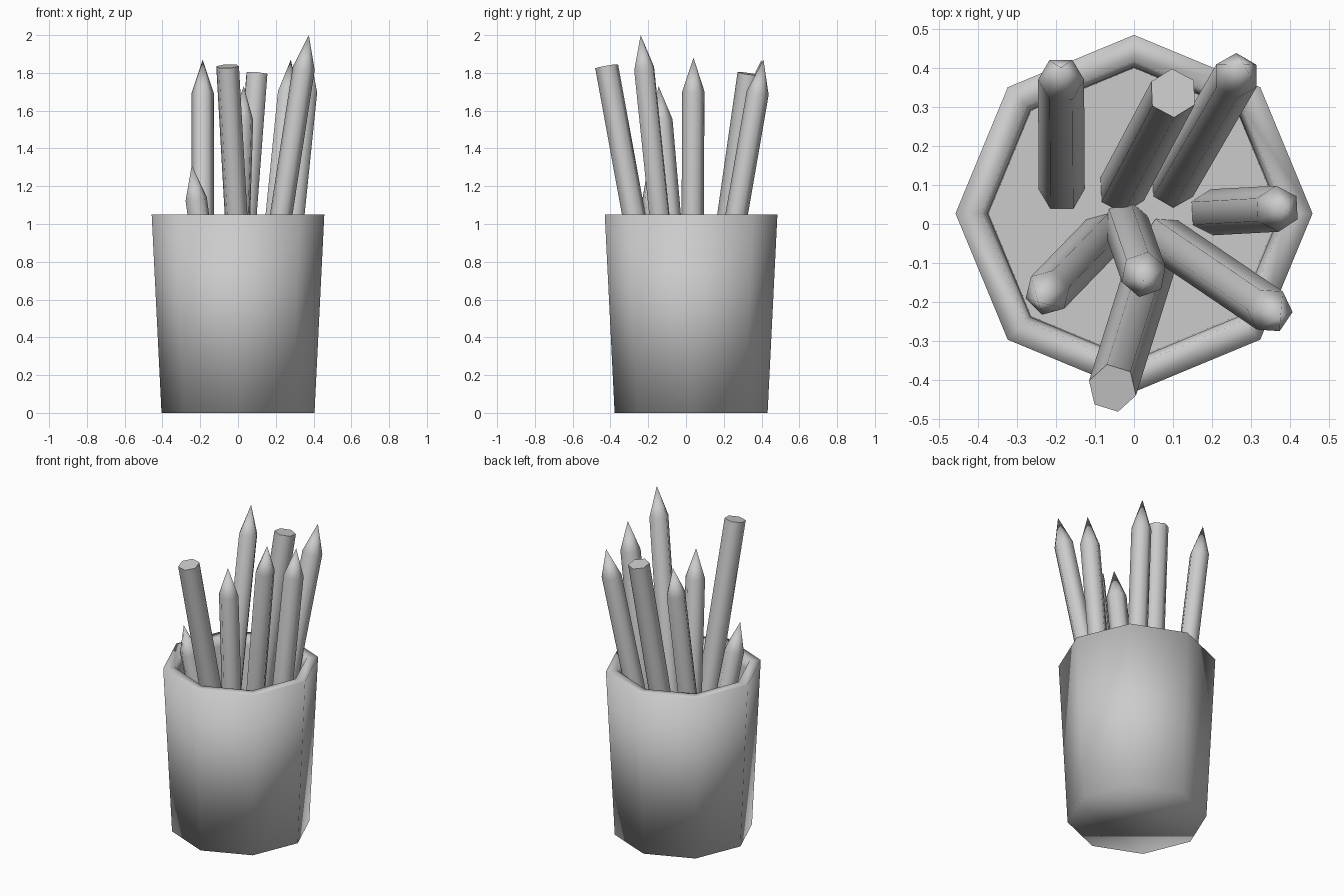
import bpy, bmesh, math
from mathutils import Vector

cube = bpy.data.objects.get("Cube")
if cube:
    bpy.data.objects.remove(cube, do_unlink=True)

grey = bpy.data.materials.new("plain_grey")
grey.use_nodes = True
colour = (0.6, 0.6, 0.6, 1)
grey.diffuse_color = colour
grey.node_tree.nodes["Principled BSDF"].inputs["Base Color"].default_value = colour


def loft(name, sides, profile, smooth_angle):
    """Turn a (radius, height) profile around z; radius 0 closes to a point."""
    bm = bmesh.new()
    rings = []
    for r, z in profile:
        if r == 0:
            rings.append([bm.verts.new((0, 0, z))] * sides)
        else:
            turn = [i * math.tau / sides for i in range(sides)]
            rings.append([bm.verts.new((r * math.cos(a), r * math.sin(a), z)) for a in turn])
    for low, high in zip(rings, rings[1:]):
        for i in range(sides):
            j = (i + 1) % sides
            corners = [low[i], low[j], high[j], high[i]]
            bm.faces.new(list(dict.fromkeys(corners)))
    for ring in (rings[0], rings[-1]):
        if len(set(ring)) > 1:
            bm.faces.new(ring)
    bmesh.ops.recalc_face_normals(bm, faces=bm.faces)
    mesh = bpy.data.meshes.new(name)
    bm.to_mesh(mesh)
    bm.free()
    mesh.materials.append(grey)
    ob = bpy.data.objects.new(name, mesh)
    bpy.context.collection.objects.link(ob)
    bpy.ops.object.select_all(action="DESELECT")
    ob.select_set(True)
    bpy.context.view_layer.objects.active = ob
    if smooth_angle is None:
        bpy.ops.object.shade_smooth()
    else:
        bpy.ops.object.shade_smooth_by_angle(angle=math.radians(smooth_angle))
    return ob


# Eight-sided tapered cup with a thick rim, and its inside floor
FLOOR = 0.08
cup = loft("cup", 8, [(0.405, 0), (0.457, 1.05), (0.39, 1.05), (0.375, 1.0), (0.372, FLOOR)], None)
cup.location.y = 0.027
for face in cup.data.polygons:
    if len(face.vertices) == 8 and face.center.z > 0:
        face.use_smooth = False


def pencil(name, base, tip, sharp=True, radius=0.059):
    """Six-sided pencil from the floor to its tip, pointed or flat ended."""
    start = Vector((*base, FLOOR))
    axis = Vector(tip) - start
    length = axis.length
    shoulder = length - 0.18 if sharp else length
    profile = [(radius, 0), (radius, shoulder)]
    if sharp:
        profile.append((0, length))
    ob = loft(name, 6, profile, 65)
    ob.location = start
    ob.rotation_euler = axis.to_track_quat("Z", "Y").to_euler()


# Sharpened pencils
pencil("back_right_pencil", (-0.185, 0.09), (-0.187, 0.40, 1.87))
pencil("back_left_pencil", (0.10, 0.10), (0.28, 0.41, 1.87))
pencil("left_pencil", (0.20, 0.03), (0.385, 0.04, 1.88))
pencil("front_left_tall_pencil", (0.08, -0.04), (0.375, -0.24, 2.0))
pencil("middle_pencil", (-0.02, 0.0), (0.03, -0.145, 1.73))
pencil("front_right_short_pencil", (-0.08, -0.03), (-0.245, -0.20, 1.31))

# Unsharpened pencils
pencil("back_flat_pencil", (-0.03, 0.09), (0.10, 0.335, 1.795), False, 0.063)
pencil("front_flat_pencil", (0.045, -0.10), (-0.055, -0.42, 1.835), False, 0.063)
